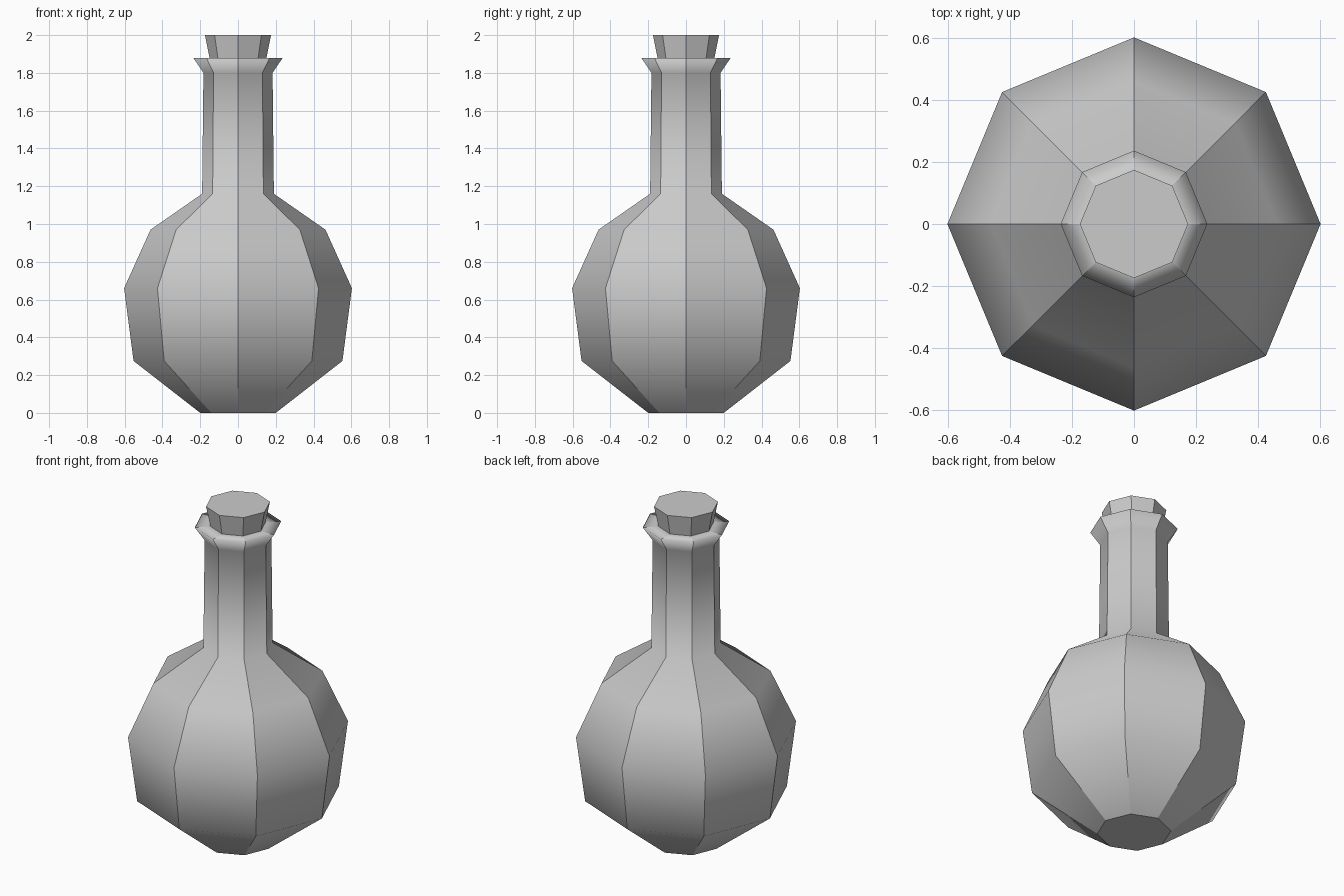
import bpy, bmesh
from math import sin, cos, pi

if "Cube" in bpy.data.objects:
    bpy.data.objects.remove(bpy.data.objects["Cube"])

SIDES = 8


def lathe(name, profile, cap_bottom=False, cap_top=False):
    """Spin (radius, z) points into an eight-sided shell with sharp upright edges."""
    bm = bmesh.new()
    rings = [[bm.verts.new((r * cos(2 * pi * i / SIDES), r * sin(2 * pi * i / SIDES), z))
              for i in range(SIDES)] for r, z in profile]
    for lower, upper in zip(rings, rings[1:]):
        for i in range(SIDES):
            j = (i + 1) % SIDES
            face = bm.faces.new((lower[i], lower[j], upper[j], upper[i]))
            face.smooth = True
    if cap_bottom:
        bm.faces.new(rings[0][::-1])
    if cap_top:
        bm.faces.new(rings[-1])
    # upright edges are creased, the rings between them shade smoothly
    for lower, upper in zip(rings, rings[1:]):
        for a, b in zip(lower, upper):
            bm.edges.get((a, b)).smooth = False
    for use, ring in ((cap_bottom, rings[0]), (cap_top, rings[-1])):
        if use:
            for i in range(SIDES):
                bm.edges.get((ring[i], ring[(i + 1) % SIDES])).smooth = False
    mesh = bpy.data.meshes.new(name)
    bm.to_mesh(mesh)
    bm.free()
    obj = bpy.data.objects.new(name, mesh)
    bpy.context.collection.objects.link(obj)
    return obj


# round belly, long neck and flared lip
lathe("flask", [(0.20, 0.0), (0.553, 0.275), (0.603, 0.66), (0.463, 0.97),
                (0.19, 1.16), (0.183, 1.80), (0.237, 1.88), (0.151, 1.88)],
      cap_bottom=True)

# stopper widening towards its flat top
lathe("stopper", [(0.151, 1.88), (0.175, 2.0)], cap_top=True)
